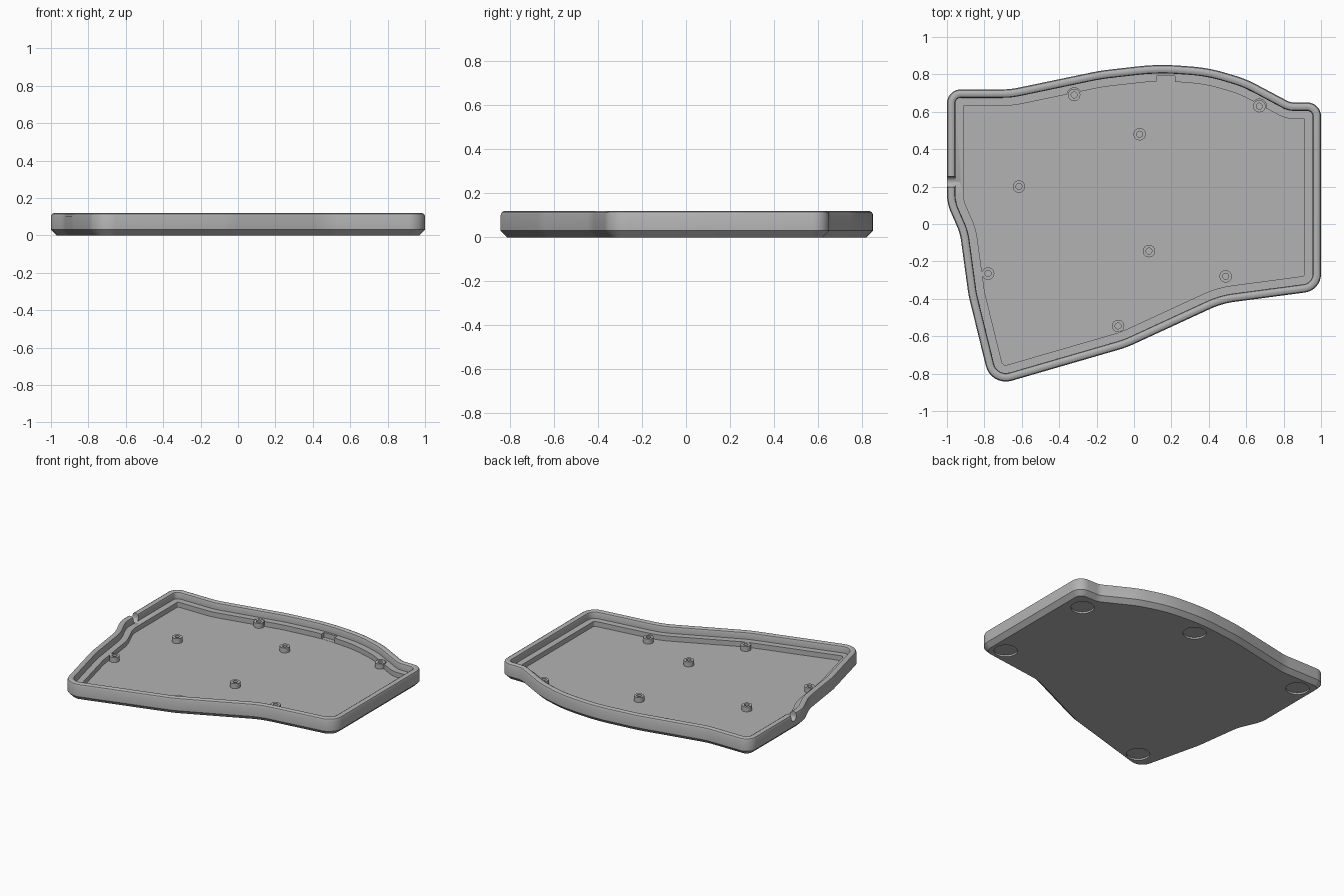
import bpy, bmesh, math
from mathutils import Vector

cube = bpy.data.objects.get("Cube")
if cube:
    bpy.data.objects.remove(cube)

grey = bpy.data.materials.new("matte grey")
grey.use_nodes = True
grey.diffuse_color = (0.45, 0.45, 0.45, 1)
grey.node_tree.nodes["Principled BSDF"].inputs["Base Color"].default_value = grey.diffuse_color

FLOOR, LEDGE, TOP = 0.035, 0.07, 0.12
SEG = 8

# Tray outline, counterclockwise: x, y, corner radius
OUTLINE = [
    (-1, 0.72, 0.075), (-1, 0.11, 0.25), (-0.93, -0.05, 0.3), (-0.885, -0.38, 0.5),
    (-0.765, -0.87, 0.11), (-0.04, -0.66, 0.6), (0.47, -0.425, 0.45), (1, -0.355, 0.1),
    (1, 0.65, 0.075), (0.835, 0.65, 0.08), (0.6, 0.775, 0.6), (0.4, 0.835, 0.9),
    (0.13, 0.855, 1.2), (-0.18, 0.82, 1.2), (-0.66, 0.72, 0.4),
]


def outline_loop(inset):
    """Rounded outline moved inward, always with the same number of points."""
    pts = [Vector(p[:2]) for p in OUTLINE]
    n, loop = len(pts), []
    for i, p in enumerate(pts):
        before, after = p - pts[i - 1], pts[(i + 1) % n] - p
        d1, d2 = before.normalized(), after.normalized()
        n1, n2 = Vector((-d1.y, d1.x)), Vector((-d2.y, d2.x))
        turn = math.atan2(d1.cross(d2), d1.dot(d2))
        tan = math.tan(abs(turn) / 2)
        r = min(OUTLINE[i][2], 0.45 * min(before.length, after.length) / tan)
        r = max(r - math.copysign(inset, turn), 0.006)
        corner = p + (n1 + n2) * inset / (1 + n1.dot(n2))
        side = math.copysign(1, turn)
        centre = corner - d1 * r * tan + n1 * r * side
        a = math.atan2(-n1.y * side, -n1.x * side)
        for k in range(SEG + 1):
            t = a + turn * k / SEG
            loop.append(centre + r * Vector((math.cos(t), math.sin(t))))
    return loop


def finish(name, bm):
    bmesh.ops.recalc_face_normals(bm, faces=bm.faces)
    mesh = bpy.data.meshes.new(name)
    bm.to_mesh(mesh)
    bm.free()
    mesh.materials.append(grey)
    obj = bpy.data.objects.new(name, mesh)
    bpy.context.collection.objects.link(obj)
    return obj


def activate(obj):
    bpy.ops.object.select_all(action='DESELECT')
    obj.select_set(True)
    bpy.context.view_layer.objects.active = obj


def smooth(obj):
    activate(obj)
    bpy.ops.object.shade_smooth_by_angle(angle=math.radians(32))


def skin(bm, loops):
    """Closed loops joined in order and capped at both ends."""
    rings = [[bm.verts.new(c) for c in loop] for loop in loops]
    for a, b in zip(rings, rings[1:]):
        for i in range(len(a)):
            j = (i + 1) % len(a)
            bm.faces.new((a[i], a[j], b[j], b[i]))
    bm.faces.new(rings[0][::-1])
    bm.faces.new(rings[-1])


def lathe(name, x, y, profile, sides=32):
    bm = bmesh.new()
    angles = [2 * math.pi * k / sides for k in range(sides)]
    skin(bm, [[(x + r * math.cos(a), y + r * math.sin(a), z) for a in angles]
              for r, z in profile])
    return finish(name, bm)


def box(name, lo, hi):
    bm = bmesh.new()
    skin(bm, [[(lo[0], lo[1], z), (hi[0], lo[1], z), (hi[0], hi[1], z), (lo[0], hi[1], z)]
              for z in (lo[2], hi[2])])
    return finish(name, bm)


def cut(target, cutter):
    activate(target)
    mod = target.modifiers.new("cut", 'BOOLEAN')
    mod.operation, mod.solver, mod.object = 'DIFFERENCE', 'EXACT', cutter
    bpy.ops.object.modifier_apply(modifier=mod.name)
    bpy.data.objects.remove(cutter)


# Tray: chamfered base, rounded rim, inner ledge and floor
section = [(0.03, 0), (0, 0.03), (0, TOP - 0.018), (0.005, TOP - 0.006), (0.016, TOP),
           (0.03, TOP), (0.041, TOP - 0.006), (0.045, TOP - 0.018),
           (0.045, LEDGE), (0.088, LEDGE), (0.088, FLOOR)]
bm = bmesh.new()
skin(bm, [[(p.x, p.y, z) for p in outline_loop(d)] for d, z in section])
tray = finish("tray", bm)

# Round cable groove through the right wall
bm = bmesh.new()
groove = [(0.225 + 0.028 * math.cos(a), 0.095 + 0.028 * math.sin(a))
          for a in [math.pi * (1 + k / 12) for k in range(13)]]
groove += [(0.253, 0.2), (0.197, 0.2)]
skin(bm, [[(x, y, z) for y, z in groove] for x in (-1.1, -0.93)])
cut(tray, finish("groove_cutter", bm))

# Socket notch in the back ledge
cut(tray, box("socket_cutter", (0.12, 0.7, FLOOR + 0.001), (0.22, 0.79, 0.09)))

# Screw posts, with clearance where they meet the ledge
POSTS = [(-0.32, 0.69), (0.67, 0.63), (0.03, 0.48), (-0.615, 0.2),
         (-0.78, -0.265), (0.08, -0.145), (0.49, -0.28), (-0.085, -0.545)]
for x, y in POSTS[:2]:
    cut(tray, lathe("post_cutter", x, y, [(0.038, FLOOR + 0.001), (0.038, 0.09)]))
for i, (x, y) in enumerate(POSTS):
    smooth(lathe(f"screw_post_{i + 1}", x, y, [
        (0.033, FLOOR - 0.005), (0.033, LEDGE), (0.016, LEDGE), (0.016, FLOOR + 0.004)]))

# Round recesses for feet in the underside
for x, y in [(0.85, 0.5), (0.87, -0.24), (0.09, 0.71), (-0.87, 0.59), (-0.63, -0.71)]:
    cut(tray, lathe("foot_cutter", x, y, [(0.075, -0.05), (0.075, 0.012)], 48))

smooth(tray)
